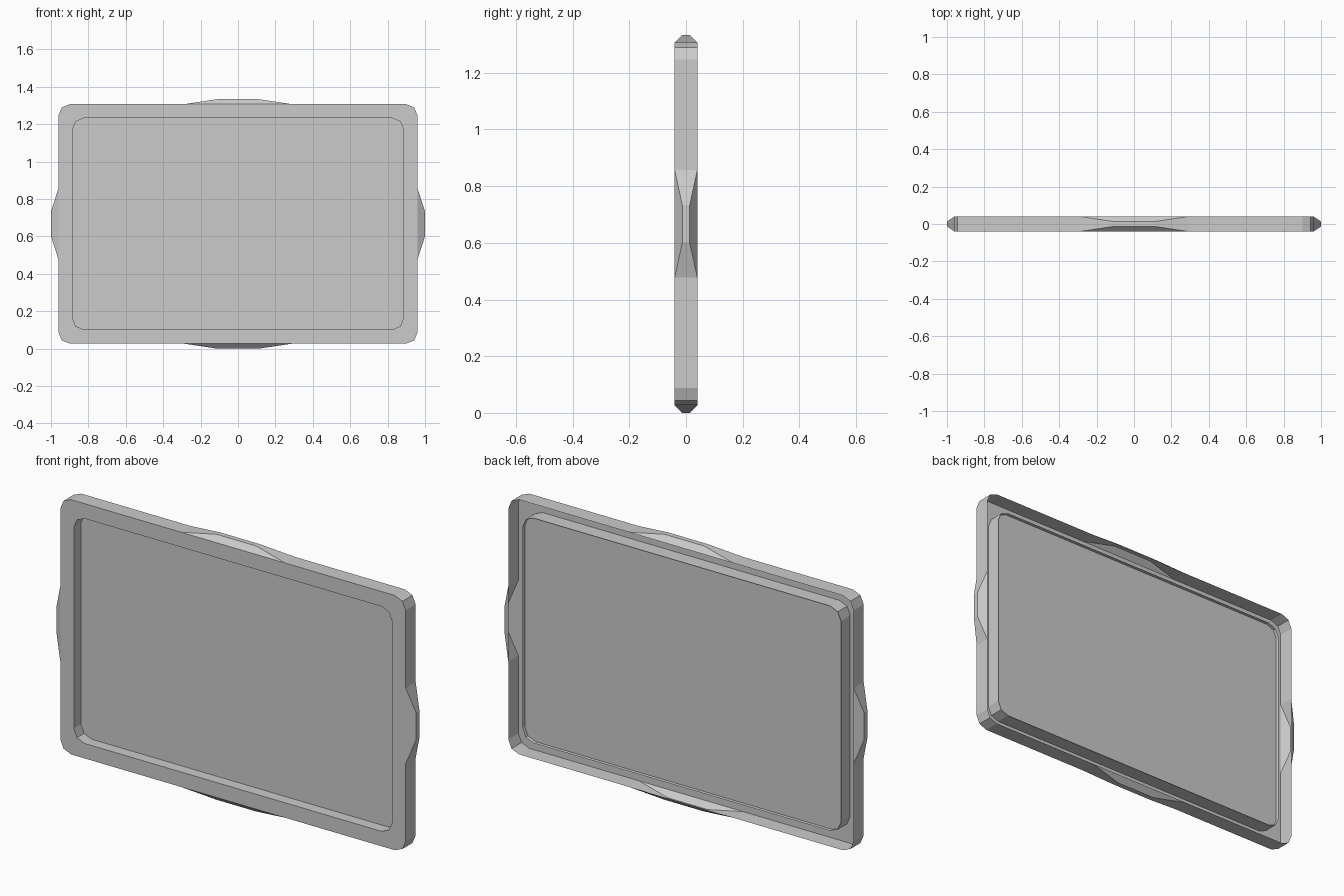
import bpy, bmesh, math

cube = bpy.data.objects.get("Cube")
if cube:
    bpy.data.objects.remove(cube, do_unlink=True)

grey = bpy.data.materials.new("light grey")
grey.use_nodes = True
colour = (0.6, 0.6, 0.6, 1)
grey.diffuse_color = colour
grey.node_tree.nodes["Principled BSDF"].inputs["Base Color"].default_value = colour

MID = 0.667               # height of the centre
FRONT, PANEL, LIP, BACK = -0.04, 0.016, 0.034, 0.04
OUTER, INNER = (0.96, 0.64), (0.885, 0.565)
RADIUS = 0.06


def outline(half):
    """Rounded rectangle with two segments per corner."""
    points = []
    for k, (sx, sz) in enumerate([(1, 1), (-1, 1), (-1, -1), (1, -1)]):
        for step in range(3):
            a = math.pi / 2 * k + math.pi / 4 * step
            points.append((sx * (half[0] - RADIUS) + RADIUS * math.cos(a),
                           MID + sz * (half[1] - RADIUS) + RADIUS * math.sin(a)))
    return points


def ring(bm, half, y):
    return [bm.verts.new((x, y, z)) for x, z in outline(half)]


def bridge(bm, a, b, skip=()):
    n = len(a)
    for i in range(n):
        if i not in skip:
            j = (i + 1) % n
            bm.faces.new((a[i], a[j], b[j], b[i]))


def finish(name, bm):
    mesh = bpy.data.meshes.new(name)
    bm.to_mesh(mesh)
    bm.free()
    mesh.materials.append(grey)
    obj = bpy.data.objects.new(name, mesh)
    bpy.context.collection.objects.link(obj)


def grip(bm, front, back, centre, out, along, base, crest, rise):
    """Straight side of the skirt with a hollow tapered bulge in its middle."""
    def vert(t, y, h):
        p = [centre[k] + along[k] * t + out[k] * h for k in (0, 1)]
        return bm.verts.new((p[0], y, p[1]))
    low = [vert(t, y, 0) for t, y in
           [(-base, FRONT), (base, FRONT), (base, BACK), (-base, BACK)]]
    top = [vert(t, y, rise) for t, y in
           [(-crest, -0.013), (crest, -0.013), (crest, 0.013), (-crest, 0.013)]]
    bridge(bm, low, top)
    bm.faces.new(top)
    bm.faces.new((front[0], low[0], low[3], back[0]))
    bm.faces.new((low[1], front[1], back[1], low[2]))


# Outer skirt with four grips
bm = bmesh.new()
front, back = ring(bm, OUTER, FRONT), ring(bm, OUTER, BACK)
sides = [2, 5, 8, 11]
bridge(bm, front, back, skip=sides)
for k, i in enumerate(sides):
    a = math.pi / 2 * (k + 1)
    out = (round(math.cos(a)), round(math.sin(a)))
    along = (-out[1], out[0])
    centre = (out[0] * OUTER[0], MID + out[1] * OUTER[1])
    j = (i + 1) % 12
    size = (0.29, 0.11, 0.027) if out[1] else (0.19, 0.066, 0.04)
    grip(bm, (front[i], front[j]), (back[i], back[j]), centre, out, along, *size)
# Flat front rim
inner = ring(bm, INNER, FRONT)
bridge(bm, front, inner)
# Recess wall down to the panel
floor = ring(bm, INNER, PANEL)
bridge(bm, inner, floor)
bmesh.ops.recalc_face_normals(bm, faces=bm.faces)
finish("rim_frame", bm)

# Panel with a low lip around its back
bm = bmesh.new()
edge, lip = ring(bm, INNER, PANEL), ring(bm, INNER, LIP)
bm.faces.new(edge)
bridge(bm, edge, lip)
for f in bm.faces:
    f.normal_update()
panel = bm.faces[:][0]
if panel.normal.y > 0:
    bmesh.ops.reverse_faces(bm, faces=[panel])
finish("tray_panel", bm)
